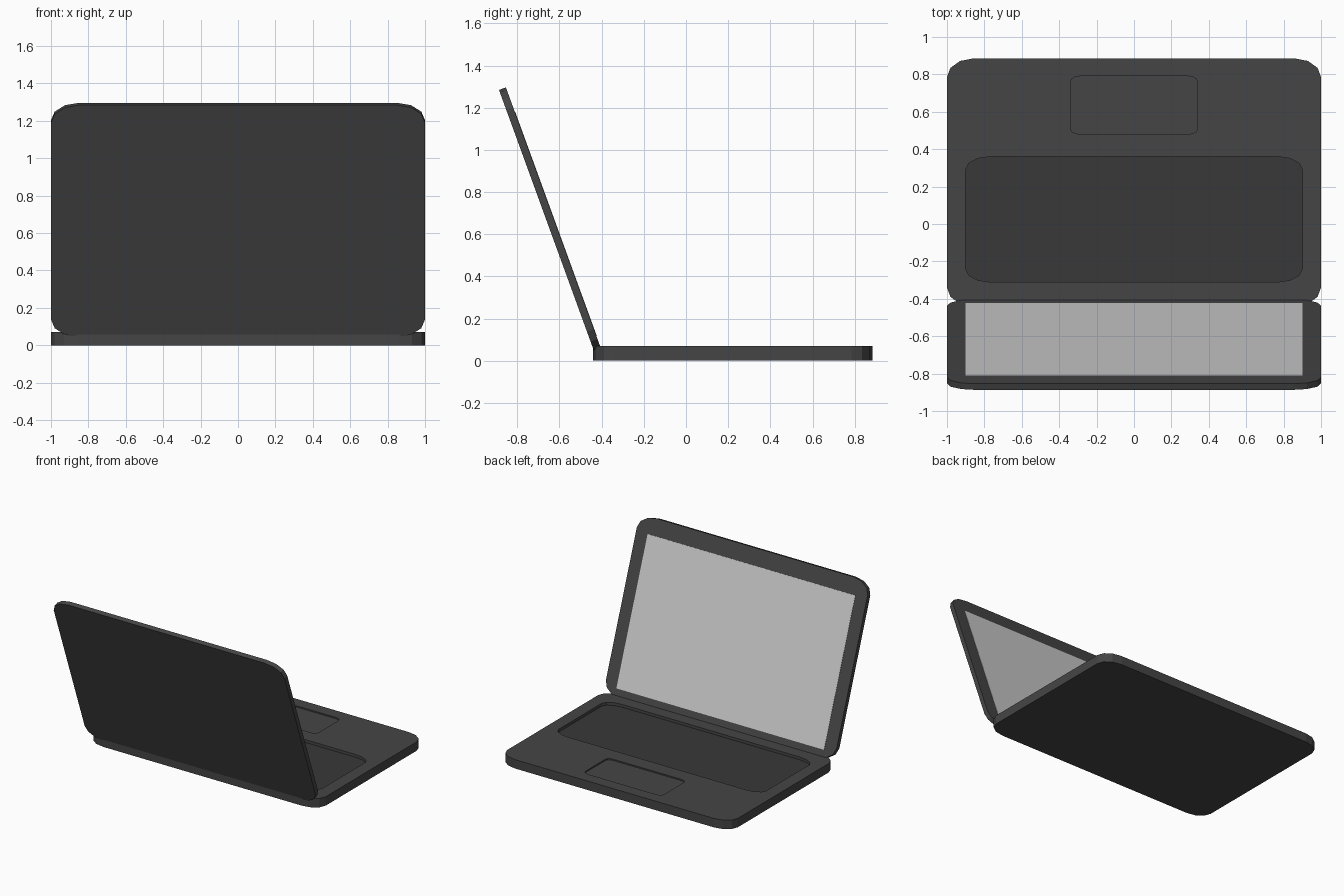
import bpy, math
from mathutils import Matrix

if "Cube" in bpy.data.objects:
    bpy.data.objects.remove(bpy.data.objects["Cube"])


def material(name, v):
    m = bpy.data.materials.new(name)
    m.diffuse_color = (v, v, v, 1)
    m.use_nodes = True
    m.node_tree.nodes["Principled BSDF"].inputs["Base Color"].default_value = m.diffuse_color
    return m


body_mat = material("dark_body", 0.06)
key_mat = material("dark_keys", 0.04)


def rounded_outline(x0, x1, y0, y1, rx, ry, seg=3):
    # Rectangle with elliptical corners, counter-clockwise
    pts = []
    corners = ((x1 - rx, y1 - ry), (x0 + rx, y1 - ry), (x0 + rx, y0 + ry), (x1 - rx, y0 + ry))
    for k, (cx, cy) in enumerate(corners):
        for i in range(seg + 1):
            a = math.pi / 2 * (k + i / seg)
            pts.append((cx + rx * math.cos(a), cy + ry * math.sin(a)))
    return pts


def slab(name, outline, z0, z1, mat=None):
    n = len(outline)
    verts = [(x, y, z) for z in (z0, z1) for x, y in outline]
    faces = [list(range(n))[::-1], list(range(n, 2 * n))]
    faces += [(i, (i + 1) % n, n + (i + 1) % n, n + i) for i in range(n)]
    me = bpy.data.meshes.new(name)
    me.from_pydata(verts, [], faces)
    if mat:
        me.materials.append(mat)
    ob = bpy.data.objects.new(name, me)
    bpy.context.collection.objects.link(ob)
    return ob


def cut(target, cutter):
    mod = target.modifiers.new("recess", 'BOOLEAN')
    mod.operation = 'DIFFERENCE'
    mod.solver = 'EXACT'
    mod.object = cutter
    bpy.context.view_layer.update()
    ev = target.evaluated_get(bpy.context.evaluated_depsgraph_get())
    me = bpy.data.meshes.new_from_object(ev)
    target.modifiers.clear()
    target.data = me
    bpy.data.objects.remove(cutter)


# Base with keyboard and touchpad recesses
TOP = 0.07
base = slab("base", rounded_outline(-1, 1, -0.44, 0.885, 0.14, 0.10), 0, TOP, body_mat)
keys = rounded_outline(-0.9, 0.9, -0.31, 0.36, 0.13, 0.07)
pad = rounded_outline(-0.34, 0.34, 0.48, 0.79, 0.05, 0.03)
cut(base, slab("keyboard_cutter", keys, TOP - 0.024, TOP + 0.1, body_mat))
cut(base, slab("touchpad_cutter", pad, TOP - 0.01, TOP + 0.1, body_mat))

# Keyboard bed lying on the recess floor
slab("keyboard_bed", keys, TOP - 0.026, TOP - 0.022, key_mat)

# Lid and screen: drawn flat (local y runs up the lid), then tilted at the hinge
T = 0.0175
lid = slab("lid", rounded_outline(-1, 1, 0, 1.32, 0.15, 0.10), -T, T, body_mat)
screen = slab("screen", [(0.9, 1.195), (-0.9, 1.195), (-0.9, 0.065), (0.9, 0.065)], -T - 0.002, -T + 0.004)
tilt = Matrix.Translation((0, -0.419, 0.05)) @ Matrix.Rotation(math.radians(110), 4, 'X')
for ob in (lid, screen):
    ob.matrix_world = tilt
